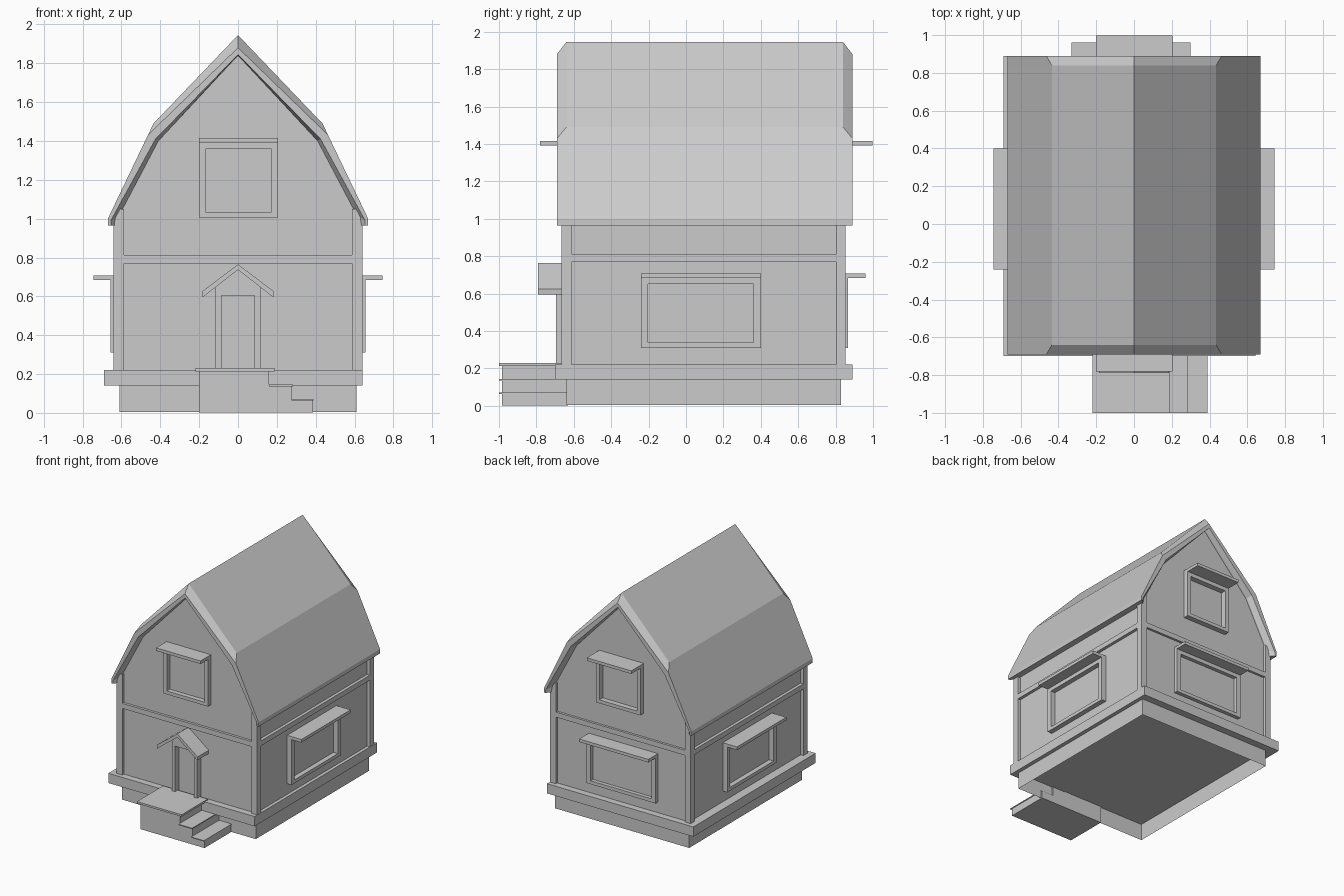
import bpy, bmesh

if "Cube" in bpy.data.objects:
    bpy.data.objects.remove(bpy.data.objects["Cube"])


def finish(name, bm):
    bmesh.ops.recalc_face_normals(bm, faces=bm.faces)
    me = bpy.data.meshes.new(name)
    bm.to_mesh(me)
    bm.free()
    ob = bpy.data.objects.new(name, me)
    bpy.context.collection.objects.link(ob)
    return ob


def boxes(name, items):
    """One object from boxes given as (x0, x1, y0, y1, z0, z1)."""
    bm = bmesh.new()
    for b in items:
        v = bmesh.ops.create_cube(bm, size=1)["verts"]
        for p in v:
            p.co = [b[2 * i] if p.co[i] < 0 else b[2 * i + 1] for i in range(3)]
    return finish(name, bm)


def prism(name, profile, y0, y1):
    """Extrude an x-z outline along y."""
    bm = bmesh.new()
    a, b = ([bm.verts.new((x, y, z)) for x, z in profile] for y in (y0, y1))
    n = len(a)
    bm.faces.new(a)
    bm.faces.new(b)
    for i in range(n):
        bm.faces.new((a[i], a[(i + 1) % n], b[(i + 1) % n], b[i]))
    return finish(name, bm)


def mirrored(half):
    """Right half outline (apex last) to full outline."""
    return half + [(-x, z) for x, z in reversed(half[:-1])]


# Foundation, open underneath
bm = bmesh.new()
v = bmesh.ops.create_cube(bm, size=1)["verts"]
for p in v:
    x, y, z = p.co
    p.co = (x * 1.22, 0.095 + y * 1.47, 0.145 if z > 0 else 0.005)
bm.normal_update()
bmesh.ops.delete(bm, geom=[f for f in bm.faces if f.normal.z < -0.5], context="FACES_ONLY")
finish("foundation", bm)
boxes("foundation_ledge", [(-0.69, 0.642, -0.70, 0.89, 0.142, 0.222)])

# Wall body with gambrel gables
prism("walls", mirrored([(0.615, 0.2), (0.615, 1.03), (0.42, 1.43), (0, 1.87)]), -0.645, 0.835)

# Corner posts and belt rail
X, Y0, Y1, W = 0.64, -0.666, 0.854, 0.053
posts = [(sx[0], sx[1], sy[0], sy[1], 0.21, 1.05)
         for sx in ((-X, -X + W), (X - W, X))
         for sy in ((Y0, Y0 + W), (Y1 - W, Y1))]
boxes("corner_posts", posts)
boxes("belt_rail", [(-X, X, Y0, Y1, 0.77, 0.812)])

# Gambrel roof: rings run over one end, mirrored for the other
rings = [
    (-0.64, [(0.67, 0.965), (0.67, 1.0), (0.435, 1.49), (0, 1.945)]),
    (-0.69, [(0.67, 0.965), (0.67, 1.0), (0.464, 1.43), (0, 1.88)]),
    (-0.69, [(0.655, 0.965), (0.655, 0.99), (0.425, 1.41), (0, 1.845)]),
    (-0.645, [(0.62, 0.965), (0.61, 1.02), (0.41, 1.40), (0, 1.84)]),
]
rings += [(0.2 - y, h) for y, h in reversed(rings)]
bm = bmesh.new()
grid = [[bm.verts.new((x, y, z)) for x, z in mirrored(h)] for y, h in rings]
for r in range(len(grid)):
    a, b = grid[r], grid[(r + 1) % len(grid)]
    for i in range(len(a) - 1):
        bm.faces.new((a[i], a[i + 1], b[i + 1], b[i]))
for end in (0, -1):
    bm.faces.new([g[end] for g in grid])
finish("roof", bm)


# Windows: four-sided frame and a projecting ledge on top
def window(name, axis, wall, face, ledge, u0, u1, z0, z1, t):
    def place(a, b, d, za, zb):
        lo, hi = sorted((wall, d))
        return (lo, hi, a, b, za, zb) if axis == "x" else (a, b, lo, hi, za, zb)
    top = z1 - 0.025
    boxes(name + "_frame", [place(u0, u0 + t, face, z0, top),
                            place(u1 - t, u1, face, z0, top),
                            place(u0 + t, u1 - t, face, z0, z0 + 0.028),
                            place(u0 + t, u1 - t, face, top - 0.032, top)])
    boxes(name + "_ledge", [place(u0, u1, ledge, top, z1)])


for side, s in (("right", 1), ("left", -1)):
    window(side + "_window", "x", s * 0.61, s * 0.656, s * 0.745, -0.24, 0.40, 0.31, 0.708, 0.038)
window("back_window", "y", 0.83, 0.866, 0.96, -0.33, 0.30, 0.31, 0.708, 0.038)
window("front_gable_window", "y", -0.64, -0.685, -0.78, -0.20, 0.205, 1.005, 1.416, 0.032)
window("back_gable_window", "y", 0.83, 0.88, 0.997, -0.20, 0.205, 1.005, 1.416, 0.032)

# Door frame, gable infill and porch roof
boxes("door_posts", [(-0.115, -0.086, -0.695, -0.64, 0.22, 0.61),
                     (0.086, 0.115, -0.695, -0.64, 0.22, 0.61)])
prism("door_gable", mirrored([(0.115, 0.605), (0.115, 0.65), (0, 0.74)]), -0.695, -0.64)
prism("porch_roof", [(0.182, 0.595), (0.185, 0.625), (0, 0.765), (-0.185, 0.625),
                     (-0.182, 0.595), (0, 0.737)], -0.79, -0.64)

# Entry landing with side steps and thin treads
prism("steps", [(-0.2, 0.003), (0.385, 0.003), (0.385, 0.065), (0.275, 0.065), (0.275, 0.138),
                (0.16, 0.138), (0.16, 0.215), (-0.2, 0.215)], -0.985, -0.63)
boxes("step_treads", [(-0.22, 0.187, -1.0, -0.66, 0.214, 0.23),
                      (0.16, 0.283, -1.0, -0.635, 0.137, 0.145),
                      (0.275, 0.39, -1.0, -0.635, 0.064, 0.071)])
